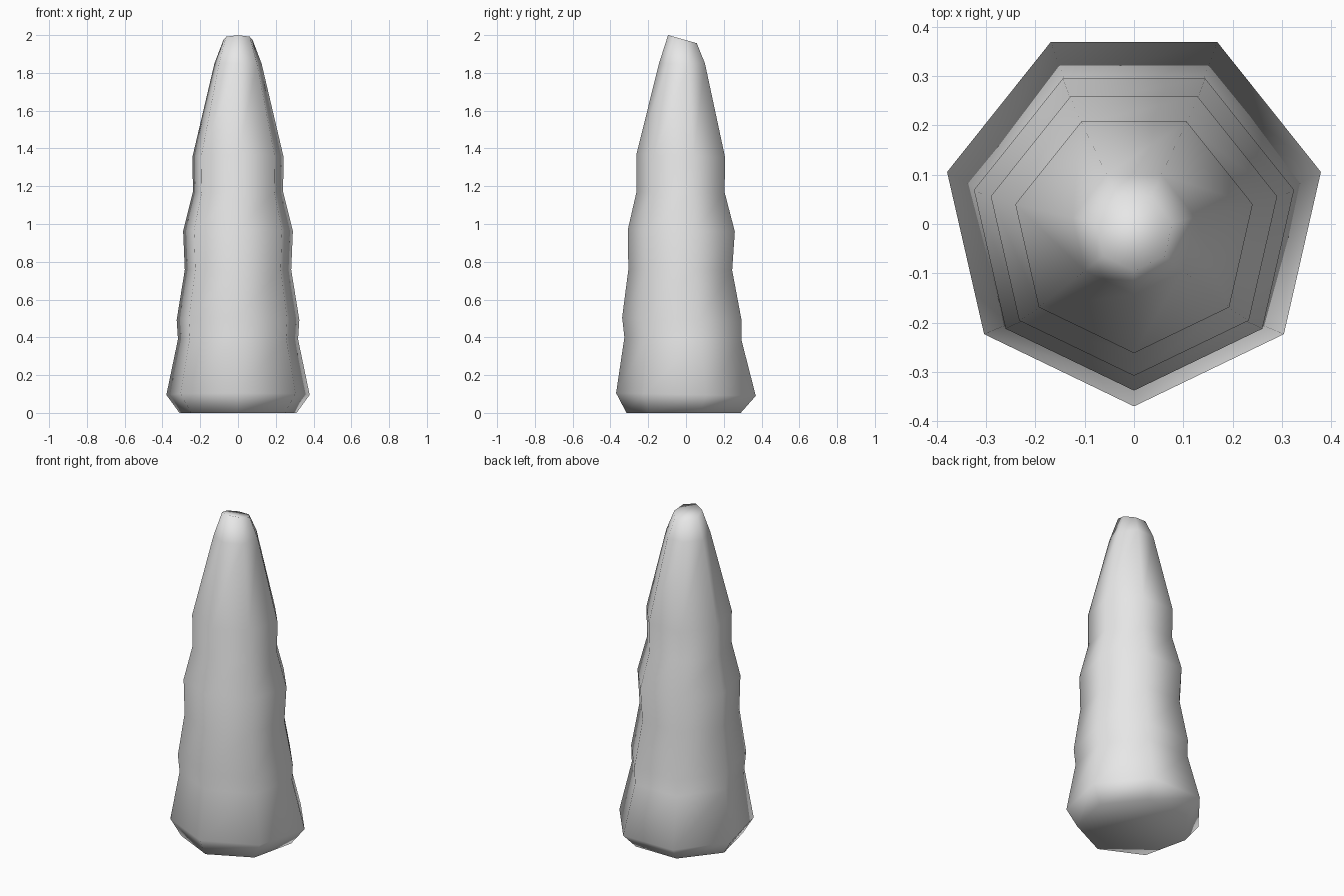
import bpy
import bmesh
from math import sin, cos, pi

default = bpy.data.objects.get("Cube")
if default:
    bpy.data.objects.remove(default, do_unlink=True)

SIDES = 7

# Rings from base to tip: radius, centre y, height at front, height at back
rings = [
    (0.318, 0.003, 0.0, 0.0),
    (0.389, 0.019, 0.105, 0.09),
    (0.326, 0.0, 0.40, 0.385),
    (0.333, -0.005, 0.505, 0.485),
    (0.289, -0.016, 0.76, 0.755),
    (0.298, -0.01, 0.97, 0.96),
    (0.245, -0.017, 1.17, 1.17),
    (0.247, -0.015, 1.37, 1.35),
    (0.128, -0.015, 1.85, 1.85),
    (0.080, -0.015, 2.0, 1.957),
]


def add_ring(bm, radius, centre, front, back):
    """Seven-sided ring with a corner at the front, tilted front to back."""
    verts = []
    for i in range(SIDES):
        a = 2 * pi * i / SIDES - pi / 2
        y = radius * sin(a)
        t = (y + radius) / (radius * (1 + cos(pi / SIDES)))
        verts.append(bm.verts.new((radius * cos(a), centre + y, front + (back - front) * t)))
    return verts


# Tapering rock spire
bm = bmesh.new()
loops = [add_ring(bm, *ring) for ring in rings]
for low, high in zip(loops, loops[1:]):
    for i in range(SIDES):
        j = (i + 1) % SIDES
        bm.faces.new((low[i], low[j], high[j], high[i]))

# Base and tip caps
bm.faces.new(loops[0][::-1])
bm.faces.new(loops[-1])
bmesh.ops.recalc_face_normals(bm, faces=bm.faces[:])
for face in bm.faces:
    face.smooth = True

mesh = bpy.data.meshes.new("rock_spire")
bm.to_mesh(mesh)
bm.free()
spire = bpy.data.objects.new("rock_spire", mesh)
bpy.context.collection.objects.link(spire)

# Plain grey stone
stone = bpy.data.materials.new("grey_stone")
stone.use_nodes = True
colour = (0.8, 0.8, 0.8, 1.0)
stone.diffuse_color = colour
stone.node_tree.nodes["Principled BSDF"].inputs["Base Color"].default_value = colour
mesh.materials.append(stone)
